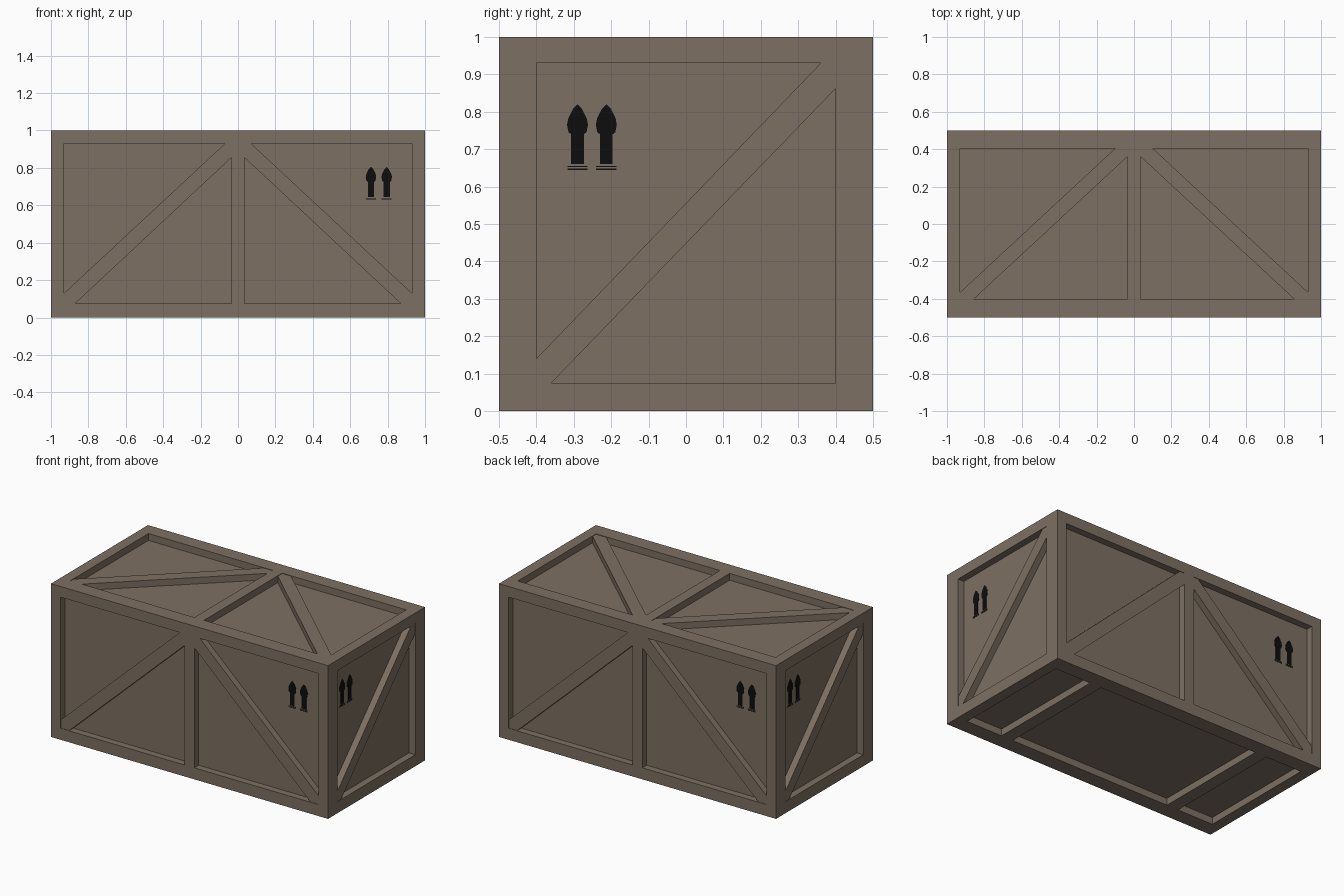
import bpy, bmesh
from mathutils import Vector

if "Cube" in bpy.data.objects:
    bpy.data.objects.remove(bpy.data.objects["Cube"])

DEPTH = 0.045   # how far the panels sit below the frame


def material(name, rgb):
    m = bpy.data.materials.new(name)
    m.diffuse_color = (*rgb, 1)
    m.use_nodes = True
    m.node_tree.nodes["Principled BSDF"].inputs["Base Color"].default_value = m.diffuse_color
    return m


WOOD = material("weathered_wood", (0.205, 0.162, 0.122))
INK = material("black_ink", (0.004, 0.004, 0.004))

X, Y, Z = Vector((1, 0, 0)), Vector((0, 1, 0)), Vector((0, 0, 1))
# each side: origin, right axis, up axis (outward normal = right x up)
SIDES = {
    "front": (-0.5 * Y, X, Z), "back": (0.5 * Y, -X, Z),
    "right": (X, Y, Z), "left": (-X, -Y, Z),
    "top": (Z, X, Y), "bottom": (0 * Z, X, -Y),
}


def prism(bm, side, pts, d0, d1):
    """Solid outline on a side, from depth d0 (outer) to d1 (inner)."""
    o, u, v = SIDES[side]
    n = u.cross(v)
    outer = [bm.verts.new(o + u * a + v * b - n * d0) for a, b in pts]
    inner = [bm.verts.new(o + u * a + v * b - n * d1) for a, b in pts]
    bm.faces.new(outer)
    bm.faces.new(inner[::-1])
    for i in range(len(pts)):
        j = (i + 1) % len(pts)
        bm.faces.new((outer[j], outer[i], inner[i], inner[j]))


def rect(a0, a1, b0, b1):
    return [(a0, b0), (a1, b0), (a1, b1), (a0, b1)]


def mirrored(pts):
    return [(-a, b) for a, b in reversed(pts)]


def make(name, bm, mat):
    bmesh.ops.recalc_face_normals(bm, faces=bm.faces)
    me = bpy.data.meshes.new(name)
    bm.to_mesh(me)
    bm.free()
    me.materials.append(mat)
    ob = bpy.data.objects.new(name, me)
    bpy.context.collection.objects.link(ob)
    return ob


# openings in the frame of each side
LONG = [rect(-0.93, -0.035, 0.075, 0.93), rect(0.035, 0.93, 0.075, 0.93)]
END = [rect(-0.4, 0.4, 0.075, 0.93)]
TOP = [rect(-0.93, -0.035, -0.4, 0.405), rect(0.035, 0.93, -0.4, 0.405)]
BASE = [rect(-0.93, -0.67, -0.4, 0.4), rect(-0.585, 0.585, -0.4, 0.4),
        rect(0.67, 0.93, -0.4, 0.4)]
OPENINGS = {"front": LONG, "back": LONG, "right": END, "left": END,
            "top": TOP, "bottom": BASE}

# crate body: a box with the panel recesses cut out
bm = bmesh.new()
prism(bm, "front", rect(-1, 1, 0, 1), 0, 1)
body = make("crate_frame_and_panels", bm, WOOD)
bm = bmesh.new()
for side, holes in OPENINGS.items():
    for h in holes:
        prism(bm, side, h, -0.05, DEPTH)
cutter = make("recess_cutter", bm, WOOD)
cutter.hide_render = True
mod = body.modifiers.new("recesses", 'BOOLEAN')
mod.operation, mod.solver, mod.object = 'DIFFERENCE', 'EXACT', cutter
cut = bpy.data.meshes.new_from_object(
    body.evaluated_get(bpy.context.evaluated_depsgraph_get()))
body.modifiers.clear()
body.data = cut
bpy.data.objects.remove(cutter)

# diagonal braces, ends mitred into the recess corners
long_brace = [(-0.93, 0.075), (-0.87, 0.075), (-0.035, 0.855),
              (-0.035, 0.93), (-0.07, 0.93), (-0.93, 0.13)]
top_brace = [(-0.93, -0.4), (-0.855, -0.4), (-0.035, 0.36),
             (-0.035, 0.405), (-0.1, 0.405), (-0.93, -0.365)]
end_brace = [(-0.4, 0.075), (-0.36, 0.075), (0.4, 0.862),
             (0.4, 0.93), (0.36, 0.93), (-0.4, 0.14)]
BRACES = {"front": [long_brace, mirrored(long_brace)],
          "top": [top_brace, mirrored(top_brace)], "right": [end_brace]}
BRACES["back"], BRACES["left"] = BRACES["front"], BRACES["right"]
for side, shapes in BRACES.items():
    bm = bmesh.new()
    for s in shapes:
        prism(bm, side, s, 0.003, DEPTH)
    make(side + "_diagonal_braces", bm, WOOD)

# painted pairs of upward arrows, underlined by two thin strokes
half = [(0.017, 0), (0.017, 0.08), (0.024, 0.085), (0.028, 0.105),
        (0.025, 0.122), (0.012, 0.148)]
arrow = half + [(0, 0.16)] + mirrored(half)
MARKS = {"front": ((0.711, 0.795), 0.645), "right": ((-0.29, -0.213), 0.66)}
MARKS["back"], MARKS["left"] = MARKS["front"], MARKS["right"]
for side, (centres, base) in MARKS.items():
    bm = bmesh.new()
    for c in centres:
        prism(bm, side, [(c + a, base + b) for a, b in arrow],
              DEPTH - 0.002, DEPTH)
        for dz in (-0.005, -0.012):
            prism(bm, side, rect(c - 0.027, c + 0.027, base + dz - 0.003,
                                 base + dz), DEPTH - 0.002, DEPTH)
    make(side + "_up_arrows", bm, INK)
